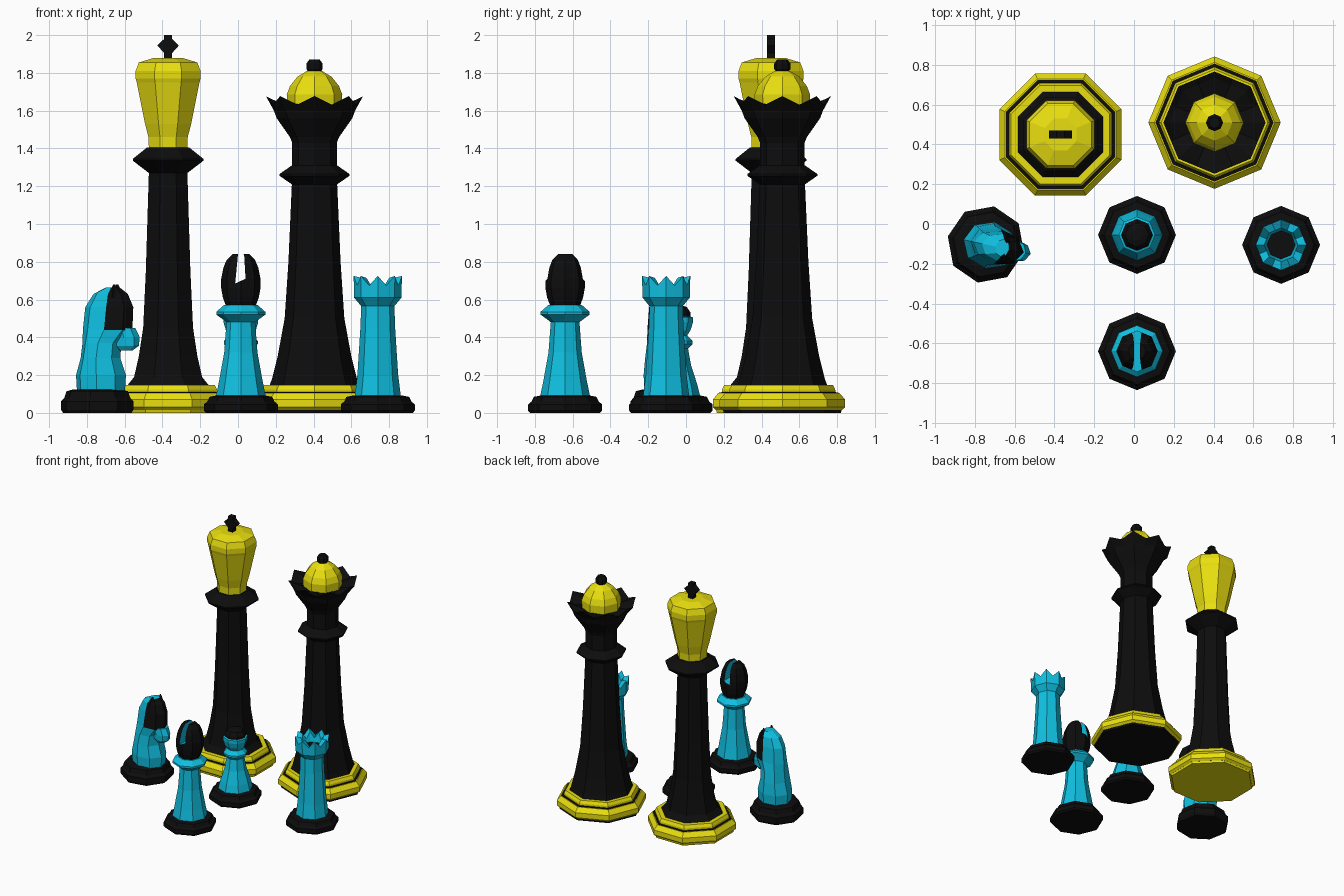
import bpy, bmesh
from math import cos, sin, pi, radians
from mathutils import Matrix

if "Cube" in bpy.data.objects:
    bpy.data.objects.remove(bpy.data.objects["Cube"])


def material(name, rgb):
    m = bpy.data.materials.new(name)
    m.diffuse_color = (*rgb, 1)
    m.use_nodes = True
    m.node_tree.nodes["Principled BSDF"].inputs["Base Color"].default_value = m.diffuse_color
    return m


BLACK = material("black", (0.004, 0.004, 0.004))
YELLOW = material("yellow", (0.82, 0.74, 0.005))
CYAN = material("cyan", (0.005, 0.53, 0.76))


def finish(name, bm, loc, mats, rot=0):
    bmesh.ops.recalc_face_normals(bm, faces=bm.faces)
    me = bpy.data.meshes.new(name)
    bm.to_mesh(me)
    bm.free()
    for m in mats:
        me.materials.append(m)
    ob = bpy.data.objects.new(name, me)
    ob.location = (*loc, 0)
    ob.rotation_euler.z = radians(rot)
    bpy.context.collection.objects.link(ob)
    return ob


def skin(bm, rings):
    """Join successive rings with quads and cap both ends."""
    loops = [[bm.verts.new(p) for p in r] for r in rings]
    n = len(loops[0])
    for a, b in zip(loops, loops[1:]):
        for i in range(n):
            j = (i + 1) % n
            bm.faces.new((a[i], a[j], b[j], b[i]))
    bm.faces.new(loops[0])
    bm.faces.new(loops[-1])


def lathe(name, loc, profile, mat, rot=0, zig=False, scale=1):
    """Octagonal turning; profile of (radius, z[, notch depth at mid-edges])."""
    bm = bmesh.new()
    n = 16 if zig else 8
    rings = []
    for p in profile:
        dip = p[2] if len(p) > 2 else 0
        ring = []
        for i in range(n):
            odd = zig and i % 2
            r = p[0] * scale * (cos(pi / 8) if odd else 1)
            a = 2 * pi * i / n
            ring.append((r * cos(a), r * sin(a), p[1] - (dip if odd else 0)))
        rings.append(ring)
    skin(bm, rings)
    return finish(name, bm, loc, [mat], rot)


def prism(name, loc, outline, depth, mats, index=0):
    """Outline in x-z extruded along y."""
    bm = bmesh.new()
    skin(bm, [[(x, y, z) for x, z in outline] for y in (-depth, depth)])
    for f in bm.faces:
        f.material_index = index
    return finish(name, bm, loc, mats)


def big_base(piece, loc, rot, foot):
    lathe(piece + "_foot", loc, [(.31, 0), (.315, .018)], foot, rot)
    lathe(piece + "_base", loc, [(.315, .015), (.333, .03), (.333, .07), (.303, .105), (.28, .105)], YELLOW, rot)
    lathe(piece + "_base_groove", loc, [(.297, .09), (.297, .108), (.278, .11)], BLACK, rot)
    lathe(piece + "_base_step", loc, [(.281, .10), (.28, .125), (.268, .147), (.2, .147)], YELLOW, rot)


def small_base(piece, loc, rot=0, h=1):
    lathe(piece + "_base", loc, [(.185, 0), (.196, .012 * h), (.196, .045 * h), (.178, .06 * h),
                                 (.166, .085 * h), (.13, .092 * h)], BLACK, rot)


# King: column, collar, flared head and flat finial
K = (-.37, .45)
ap = 1 / cos(pi / 8)
big_base("king", K, 22.5, YELLOW)
lathe("king_column", K, [(.22, .14), (.18, .19), (.155, .3), (.132, .45), (.118, .75), (.102, 1.27),
                         (.115, 1.28), (.187, 1.335), (.187, 1.345), (.112, 1.405)], BLACK, 22.5, scale=ap)
lathe("king_head", K, [(.102, 1.40), (.104, 1.46), (.122, 1.53), (.166, 1.75), (.172, 1.77), (.172, 1.81),
                       (.155, 1.855), (.08, 1.878)], YELLOW, 22.5, scale=ap)
half = [(.021, 1.86), (.021, 1.905), (.057, 1.945), (.021, 1.98), (.021, 2.0)]
prism("king_finial", K, half + [(-x, z) for x, z in reversed(half)], .021, [BLACK])

# Queen: column, collar, pointed crown, dome and knob
Q = (.405, .51)
big_base("queen", Q, 0, BLACK)
lathe("queen_column", Q, [(.24, .14), (.225, .18), (.195, .3), (.158, .5), (.138, .8), (.12, 1.21),
                          (.185, 1.255), (.185, 1.265), (.12, 1.31)], BLACK)
lathe("queen_crown", Q, [(.118, 1.30), (.118, 1.43), (.13, 1.46), (.2, 1.56), (.215, 1.6),
                         (.257, 1.677, .045), (.225, 1.66, .045), (.14, 1.62)], BLACK, zig=True)
lathe("queen_dome", Q, [(.145, 1.61), (.147, 1.685), (.13, 1.73), (.09, 1.78), (.04, 1.81)], YELLOW)
lathe("queen_knob", Q, [(.028, 1.80), (.043, 1.82), (.043, 1.85), (.028, 1.87)], BLACK)

# Bishop: collared stem and slotted head
B = (.015, -.64)
small_base("bishop", B)
lathe("bishop_stem", B, [(.132, .088), (.115, .17), (.088, .32), (.076, .48), (.095, .495), (.13, .52),
                         (.13, .535), (.09, .57)], CYAN)
head = lathe("bishop_head", B, [(.078, .565), (.095, .61), (.104, .66), (.104, .71), (.092, .77), (.075, .81),
                                (.045, .84)], BLACK)
head.data.materials.append(CYAN)
cutter = prism("slot_cutter", B, [(-.03, .685), (.025, .71), (.018, .83), (-.002, .9), (-.012, .9), (-.016, .83)],
               .2, [BLACK, CYAN], 1)
cutter.hide_render = True
cutter.hide_viewport = True
mod = head.modifiers.new("slot", 'BOOLEAN')
mod.object = cutter
mod.operation = 'DIFFERENCE'
mod.solver = 'EXACT'

# Rook: tapering tower with notched parapet
R = (.74, -.105)
small_base("rook", R)
lathe("rook_tower", R, [(.122, .088), (.108, .2), (.092, .45), (.088, .565), (.125, .61), (.128, .725, .05),
                        (.085, .715, .05), (.07, .63)], CYAN, zig=True)
lathe("rook_floor", R, [(.072, .625), (.072, .637)], BLACK)

# Pawn: collared stem with two-tone head
P = (.015, -.055)
small_base("pawn", P)
lathe("pawn_stem", P, [(.13, .088), (.115, .15), (.082, .25), (.066, .34), (.09, .365), (.09, .38), (.062, .41),
                       (.08, .44), (.092, .48), (.092, .505), (.08, .51)], CYAN)
lathe("pawn_cap", P, [(.08, .505), (.08, .53), (.06, .56), (.03, .57)], BLACK)

# Knight: lofted neck and head, dark face, muzzle and ears
N = (-.745, -.103)
TURN = -12
small_base("knight", N, TURN, 1.35)


def loft(name, sections, mats):
    """Horizontal eight-sided sections of (z, back, front, half width)."""
    bm = bmesh.new()
    rings = []
    for z, u0, u1, w in sections:
        c, h = (u0 + u1) / 2, (u1 - u0) / 2
        rings.append([(c + h * cos(pi * i / 4), w * sin(pi * i / 4), z) for i in range(8)])
    skin(bm, rings)
    if len(mats) > 1:
        for f in bm.faces:
            c = f.calc_center_median()
            f.material_index = int(c.z > .44 and c.x > .09)
    return finish(name, bm, N, mats, TURN)


loft("knight_body", [(.115, -.11, .15, .115), (.2, -.115, .155, .12), (.29, -.09, .125, .112),
                     (.37, -.08, .13, .10), (.44, -.078, .19, .092), (.56, -.065, .195, .08),
                     (.63, -.02, .165, .068), (.665, .05, .12, .045)], [CYAN, BLACK])
loft("knight_muzzle", [(.33, .12, .19, .035), (.355, .09, .225, .052), (.4, .08, .23, .055),
                       (.45, .08, .205, .055)], [CYAN])
bm = bmesh.new()
for side in (-1, 1):
    bmesh.ops.create_cone(bm, cap_ends=True, segments=4, radius1=.034, radius2=.006, depth=.07,
                          matrix=Matrix.Translation((.1, side * .04, .645)))
finish("knight_ears", bm, N, [BLACK], TURN)
